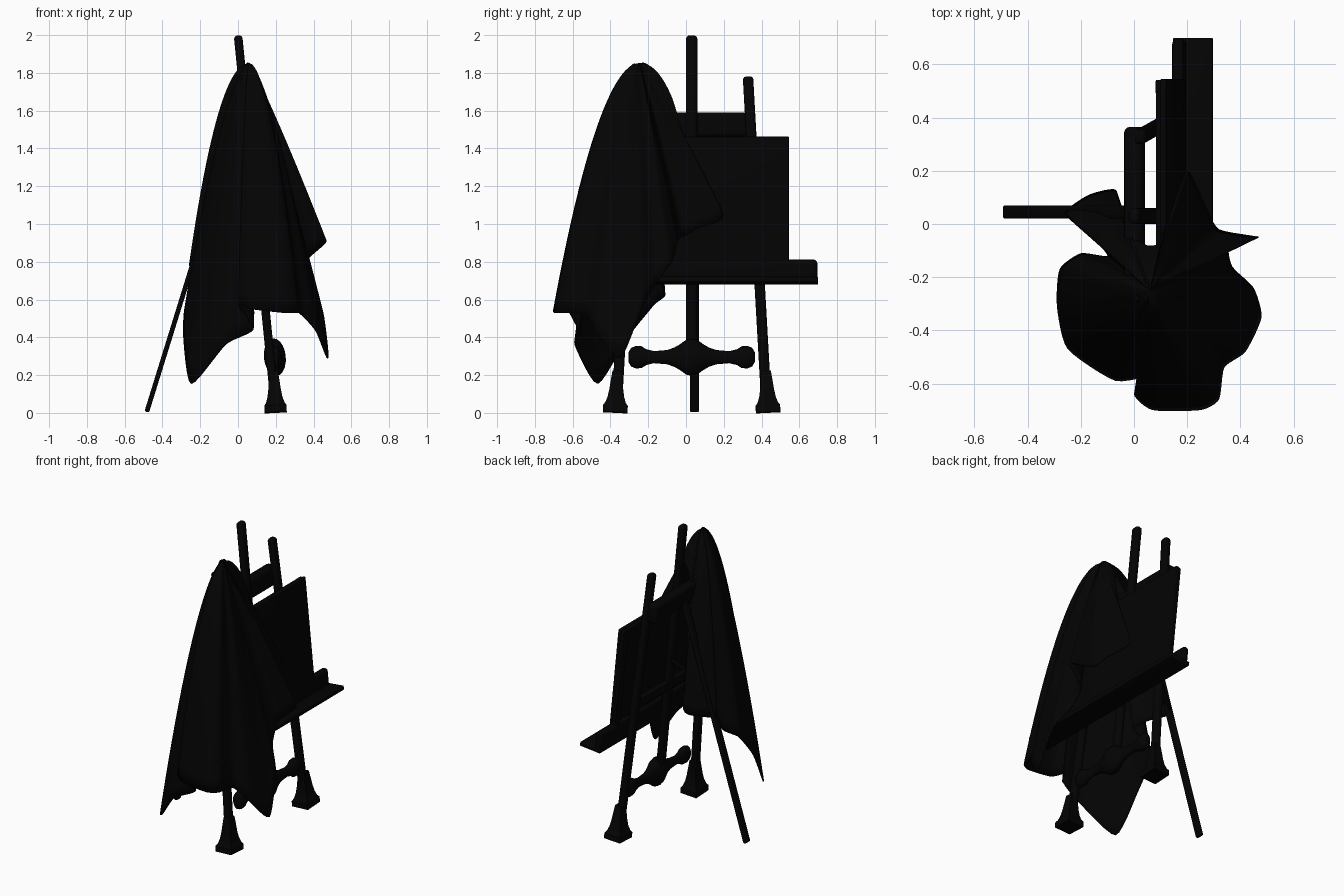
import bpy, bmesh, math
from mathutils import Vector, Matrix

if "Cube" in bpy.data.objects:
    bpy.data.objects.remove(bpy.data.objects["Cube"])

ink = bpy.data.materials.new("ink_black")
ink.diffuse_color = (0.001, 0.001, 0.001, 1)
ink.use_nodes = True
ink.node_tree.nodes["Principled BSDF"].inputs["Base Color"].default_value = ink.diffuse_color
CY = 0.03                      # the easel's own mid plane
N = Vector((1, 0, 0.1)).normalized()


def on_plane(y, z, off=0.0):
    """Point on the leaning easel plane."""
    return Vector((0.2 - 0.1 * z + off, y, z))


def finish(name, bm, angle=35):
    bmesh.ops.recalc_face_normals(bm, faces=bm.faces[:])
    me = bpy.data.meshes.new(name)
    bm.to_mesh(me)
    bm.free()
    ob = bpy.data.objects.new(name, me)
    bpy.context.collection.objects.link(ob)
    me.materials.append(ink)
    bpy.ops.object.select_all(action='DESELECT')
    ob.select_set(True)
    bpy.context.view_layer.objects.active = ob
    bpy.ops.object.shade_smooth_by_angle(angle=math.radians(angle))
    return ob


def frame(p, q):
    """Matrix whose z runs p to q and whose x follows the easel normal."""
    d = (q - p).normalized()
    x = (N - N.dot(d) * d).normalized()
    m = Matrix((x, d.cross(x), d)).transposed().to_4x4()
    m.translation = p
    return m


def beam(name, p, q, depth, width, bevel=0.008):
    bm = bmesh.new()
    bmesh.ops.create_cube(bm, size=1)
    length = (q - p).length
    for v in bm.verts:
        v.co = Vector((v.co.x * depth, v.co.y * width, (v.co.z + 0.5) * length))
    bmesh.ops.bevel(bm, geom=bm.edges[:], offset=bevel, segments=3,
                    profile=0.5, affect='EDGES')
    bm.transform(frame(p, q))
    return finish(name, bm)


def turned(name, p, q, profile, seg, flat=1.0, spin=0.0):
    """Loft of (distance, radius) rings along p to q."""
    bm = bmesh.new()
    rings = []
    for h, r in profile:
        rings.append([bm.verts.new((flat * r * math.cos(spin + 2 * math.pi * i / seg),
                                    r * math.sin(spin + 2 * math.pi * i / seg), h))
                      for i in range(seg)])
    for a, b in zip(rings, rings[1:]):
        for i in range(seg):
            j = (i + 1) % seg
            bm.faces.new((a[i], a[j], b[j], b[i]))
    bm.faces.new(rings[0])
    bm.faces.new(rings[-1])
    bm.transform(frame(p, q))
    return finish(name, bm)


# front legs with flared square feet
foot = [(0, .065), (.035, .065), (.05, .054), (.08, .044), (.12, .037), (.17, .031), (.22, .025)]
foot = [(h, r * math.sqrt(2)) for h, r in foot]
for side, s in (("left", -1), ("right", 1)):
    base, top = on_plane(CY + s * .395, .06), on_plane(CY + s * .298, 1.78)
    beam(side + "_front_leg", base, top, .045, .055, .016)
    ground = on_plane(CY + s * .405, .003)
    turned(side + "_foot", ground, ground + Vector((-.05, -s * .05, 1)), foot, 4, .9, math.pi / 4)

# mast and rear leg with brace
beam("mast", on_plane(CY, .22), on_plane(CY, 1.998), .045, .06, .018)
beam("rear_leg", Vector((-.483, .045, .005)), Vector((-.02, .045, 1.5)), .025, .05)
beam("rear_brace", Vector((-.17, .045, 1.0)), on_plane(.045, 1.08), .015, .02, .004)

# crossbars, the upper one set behind the legs
beam("top_crossbar", on_plane(CY - .335, 1.525, -.045), on_plane(CY + .335, 1.525, -.045), .07, .13, .02)
beam("middle_crossbar", on_plane(CY - .35, .9), on_plane(CY + .35, .9), .03, .07)

# ornamental stretcher, symmetric about the mast
half = [(0, .1), (.03, .092), (.06, .07), (.09, .052), (.13, .038), (.2, .032),
        (.24, .042), (.265, .058), (.295, .06), (.32, .05), (.335, .025)]
profile = [(.335 - h, r) for h, r in reversed(half)] + [(.335 + h, r) for h, r in half[1:]]
turned("stretcher", Vector((.195, CY - .335, .295)), Vector((.195, CY + .335, .295)),
       profile, 20, .58)

# canvas panel with stretcher frame behind it
beam("canvas", on_plane(CY, .72, .056), on_plane(CY, 1.462, .056), .022, 1.03, .005)
for s in (-1, 1):
    y = CY + s * .485
    beam("canvas_frame_side", on_plane(y, .72, .042), on_plane(y, 1.458, .042), .03, .055, .005)
for z in (.76, 1.43):
    beam("canvas_frame_rail", on_plane(CY - .5, z, .042), on_plane(CY + .5, z, .042), .03, .055, .005)

# tray: tall back rail and projecting shelf
beam("tray_back_rail", Vector((.17, CY - .665, .75)), Vector((.17, CY + .665, .75)), .045, .125, .02)
beam("tray_shelf", Vector((.222, CY - .67, .70)), Vector((.222, CY + .67, .70)), .15, .028, .005)

# draped cloth: hem points (x, y, z, bulge) fanned down from the leg top
hem = [
    (.20, .20, 1.05, .9), (.27, .07, .98, .85), (.32, -.02, .93, .85), (.47, -.05, .91, .9),
    (.36, -.08, .80, .85), (.37, -.16, .68, .85), (.45, -.24, .54, .85), (.48, -.35, .29, .75),
    (.42, -.48, .43, .65), (.34, -.54, .52, .6), (.32, -.66, .53, .55), (.25, -.70, .53, .53),
    (.07, -.70, .55, .53), (.00, -.64, .57, .53), (.08, -.57, .44, .55), (-.07, -.59, .36, .55),
    (-.25, -.47, .155, .62), (-.29, -.31, .40, .62), (-.28, -.17, .57, .62), (-.20, -.11, .62, .6),
    (-.10, -.12, .70, .55), (-.16, -.05, .74, .5), (-.26, .04, .78, .48), (-.17, .11, .79, .45),
    (-.07, .13, .82, .5), (-.05, .05, 1.2, .5), (-.01, -.04, 1.52, .5), (.05, -.08, 1.66, .45),
    (.10, -.07, 1.66, .45), (.13, .02, 1.38, .75),
]
apex = Vector((.06, -.25, 1.852))
STEPS, ROWS, n, K = 6, 26, len(hem), .32
rim = []
for i in range(n):
    a, b, c, d = (Vector(hem[(i + k) % n]) for k in (-1, 0, 1, 2))
    m0, m1 = K * (c - a), K * (d - b)
    for k in range(STEPS):
        t = k / STEPS
        rim.append(b + t * m0 + t * t * (3 * (c - b) - 2 * m0 - m1)
                   + t ** 3 * (2 * (b - c) + m0 + m1))
bm = bmesh.new()
tip = bm.verts.new(apex)
prev = None
for j in range(1, ROWS + 1):
    t = (j / ROWS) ** 1.6      # finer rows over the rounded crown
    ring = [bm.verts.new((apex.x + (p[0] - apex.x) * t ** p[3],
                          apex.y + (p[1] - apex.y) * t ** p[3],
                          apex.z + (p[2] - apex.z) * t)) for p in rim]
    for i in range(len(ring)):
        k = (i + 1) % len(ring)
        if prev:
            bm.faces.new((prev[i], prev[k], ring[k], ring[i]))
        else:
            bm.faces.new((tip, ring[k], ring[i]))
    prev = ring
cloth = finish("draped_cloth", bm, 60)
solid = cloth.modifiers.new("thickness", 'SOLIDIFY')
solid.thickness = .008
